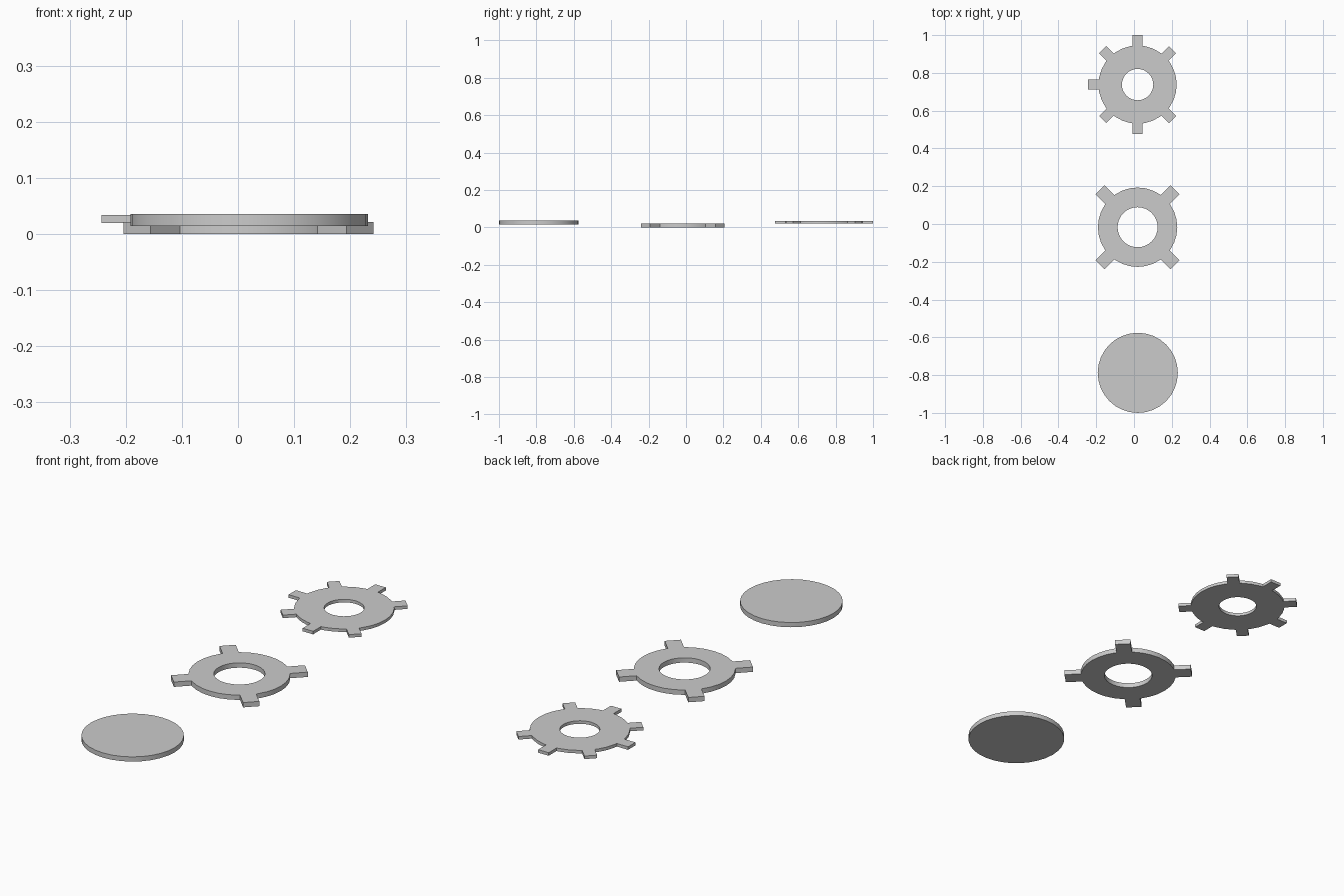
import bpy, bmesh
from math import sin, cos, pi, asin, sqrt, radians

if "Cube" in bpy.data.objects:
    bpy.data.objects.remove(bpy.data.objects["Cube"])

SIDES = 32


def circle(r, n=SIDES):
    return [(r * cos(2 * pi * i / n), r * sin(2 * pi * i / n)) for i in range(n)]


def toothed_outline(r, tip, half, tooth_degrees):
    """Circle outline with straight rectangular teeth at the given angles."""
    gap = asin(half / r)
    root = sqrt(r * r - half * half)
    pts = []
    for i in range(SIDES):
        a = 2 * pi * i / SIDES
        # skip circle points covered by a tooth
        offs = [abs((a - radians(d) + pi) % (2 * pi) - pi) for d in tooth_degrees]
        if min(offs) > gap + 0.01:
            pts.append((a, (r * cos(a), r * sin(a))))
    for d in tooth_degrees:
        t = radians(d)
        corners = [(root, -half), (tip, -half), (tip, half), (root, half)]
        for k, (u, v) in enumerate(corners):
            p = (u * cos(t) - v * sin(t), u * sin(t) + v * cos(t))
            pts.append((t + (k - 1.5) * gap / 1.5, p))
    return [p for _, p in sorted(pts)]


def plate(name, loops, centre, z0, z1):
    """Fill the outline loops (outer and optional hole) and extrude to a plate."""
    bm = bmesh.new()
    for loop in loops:
        vs = [bm.verts.new((x, y, z0)) for x, y in loop]
        for a, b in zip(vs, vs[1:] + vs[:1]):
            bm.edges.new((a, b))
    bmesh.ops.triangle_fill(bm, edges=bm.edges[:], use_beauty=True)
    ext = bmesh.ops.extrude_face_region(bm, geom=bm.faces[:], use_keep_orig=True)
    for g in ext["geom"]:
        if isinstance(g, bmesh.types.BMVert):
            g.co.z = z1
    bmesh.ops.recalc_face_normals(bm, faces=bm.faces[:])
    mesh = bpy.data.meshes.new(name)
    bm.to_mesh(mesh)
    bm.free()
    ob = bpy.data.objects.new(name, mesh)
    ob.location = (centre[0], centre[1], 0)
    bpy.context.collection.objects.link(ob)
    bpy.ops.object.select_all(action="DESELECT")
    ob.select_set(True)
    bpy.context.view_layer.objects.active = ob
    bpy.ops.object.shade_smooth_by_angle(angle=radians(30))
    return ob


CX = 0.019

# Thin washer with seven tabs (the right-hand one is missing)
plate("seven_tab_washer",
      [toothed_outline(0.207, 0.262, 0.0265, [45, 90, 135, 180, 225, 270, 315]),
       circle(0.083)],
      (CX, 0.738), 0.020, 0.034)

# Thicker washer with four diagonal tabs
plate("four_tab_washer",
      [toothed_outline(0.21, 0.281, 0.034, [45, 135, 225, 315]), circle(0.106)],
      (CX, -0.017), 0.0, 0.022)

# Plain solid disc
plate("solid_disc", [circle(0.212)], (CX + 0.001, -0.788), 0.0145, 0.036)
